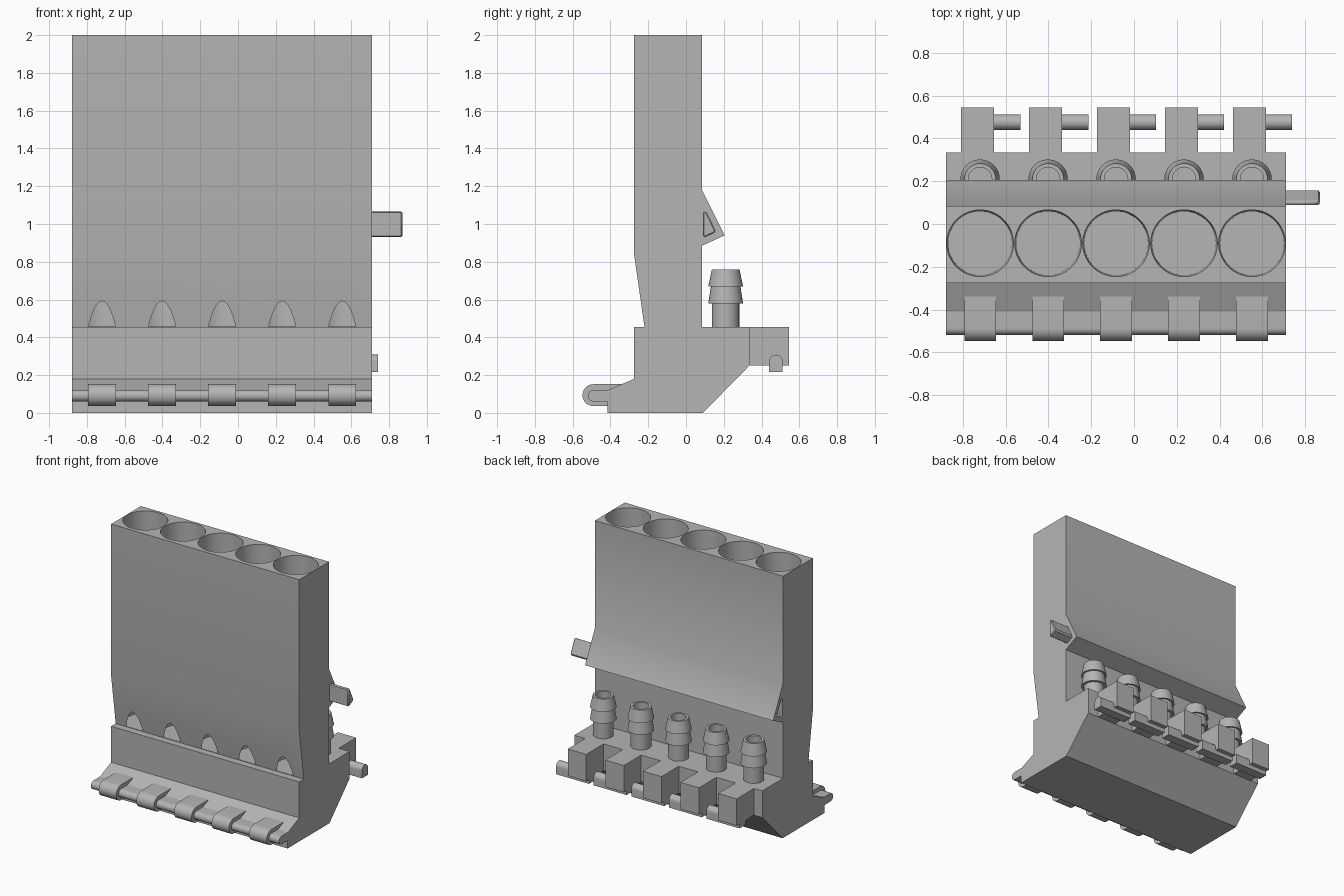
import bpy, bmesh
from math import sin, cos, pi, radians
from mathutils import Matrix

if "Cube" in bpy.data.objects:
    bpy.data.objects.remove(bpy.data.objects["Cube"], do_unlink=True)

GREY = (0.46, 0.46, 0.46, 1)
grey = bpy.data.materials.new("plain grey")
grey.use_nodes = True
grey.diffuse_color = GREY
grey.node_tree.nodes["Principled BSDF"].inputs["Base Color"].default_value = GREY

LEFT, RIGHT = 0.71, -0.88
BAYS = [-0.72 + 0.318 * i for i in range(5)]


def finish(bm, name):
    """Turn a bmesh into a grey object with smooth curves and sharp edges."""
    bmesh.ops.recalc_face_normals(bm, faces=bm.faces)
    mesh = bpy.data.meshes.new(name)
    bm.to_mesh(mesh)
    bm.free()
    mesh.materials.append(grey)
    obj = bpy.data.objects.new(name, mesh)
    bpy.context.collection.objects.link(obj)
    smooth(obj)
    return obj


def smooth(obj):
    bpy.ops.object.select_all(action='DESELECT')
    obj.select_set(True)
    bpy.context.view_layer.objects.active = obj
    bpy.ops.object.shade_smooth_by_angle(angle=radians(30))


def prism(bm, profile, x0, x1):
    """Extrude a (y, z) outline along x."""
    a = [bm.verts.new((x0, y, z)) for y, z in profile]
    b = [bm.verts.new((x1, y, z)) for y, z in profile]
    bm.faces.new(a)
    bm.faces.new(b[::-1])
    n = len(profile)
    for i in range(n):
        j = (i + 1) % n
        bm.faces.new((a[i], b[i], b[j], a[j]))


def arc(cy, cz, r, start, end, n=14):
    angles = [radians(start + (end - start) * i / n) for i in range(n + 1)]
    return [(cy + r * cos(t), cz + r * sin(t)) for t in angles]


def prism_object(name, profile, spans):
    bm = bmesh.new()
    for x0, x1 in spans:
        prism(bm, profile, x0, x1)
    return finish(bm, name)


def cone(bm, x, y, z0, z1, r0, r1, sides):
    bmesh.ops.create_cone(bm, cap_ends=True, segments=sides, radius1=r0, radius2=r1,
                          depth=z1 - z0, matrix=Matrix.Translation((x, y, (z0 + z1) / 2)))


# Main body with back ridge, ledges and sloping underside
body = prism_object("body", [
    (-0.275, 2), (0.085, 2), (0.085, 1.18), (0.205, 0.94), (0.085, 0.885),
    (0.085, 0.455), (0.335, 0.455), (0.335, 0.25), (0.09, 0), (-0.415, 0),
    (-0.415, 0.12), (-0.275, 0.18), (-0.275, 0.455), (-0.22, 0.455),
    (-0.275, 0.84)], [(RIGHT, LEFT)])

# Tapered bores, fitting holes and the side socket, cut from the body
key = [(0.09, 1.06), (0.1, 1.068), (0.11, 1.062), (0.156, 0.966),
       (0.15, 0.953), (0.1, 0.93), (0.09, 0.936)]
bm = bmesh.new()
for x in BAYS:
    cone(bm, x, -0.09, 0.458, 2.01, 0.149, 0.156, 64)
    cone(bm, x, 0.21, 0.3, 0.5, 0.055, 0.055, 32)
prism(bm, key, RIGHT - 0.02, RIGHT + 0.16)
cutter = finish(bm, "bore_cutter")
cutter.hide_render = True
cut = body.modifiers.new("bores", 'BOOLEAN')
cut.operation = 'DIFFERENCE'
cut.solver = 'EXACT'
cut.object = cutter
bpy.context.view_layer.objects.active = body
bpy.ops.object.modifier_apply(modifier=cut.name)
bpy.data.objects.remove(cutter, do_unlink=True)
smooth(body)

# Side key that fits the socket of a neighbour
pin = prism_object("side_key", key, [(LEFT - 0.02, LEFT + 0.16)])
bevel = pin.modifiers.new("soft_edges", 'BEVEL')
bevel.width = 0.006
bevel.limit_method = 'ANGLE'
bevel.angle_limit = radians(60)

# Front hinge rod and its knuckles
prism_object("hinge_rod", [(-0.4, 0.06), (-0.4, 0.122)] +
             arc(-0.488, 0.091, 0.031, 90, 270), [(RIGHT, LEFT)])
prism_object("hinge_knuckles", [(-0.4, 0.036), (-0.4, 0.1), (-0.335, 0.152)] +
             arc(-0.49, 0.094, 0.058, 90, 270), [(x - 0.074, x + 0.074) for x in BAYS])

# Back blocks with a latch bar under each
prism_object("back_blocks", [(0.32, 0.25), (0.545, 0.25), (0.545, 0.455), (0.32, 0.455)],
             [(x - 0.09, x + 0.066) for x in BAYS])
prism_object("latch_bars", [(0.44, 0.217), (0.512, 0.217)] +
             arc(0.476, 0.272, 0.036, 0, 180), [(x - 0.09, x + 0.188) for x in BAYS])

# Barbed hose fittings: a spun wall profile, closed into a ring
WALL = [(0.055, 0.44), (0.072, 0.44), (0.072, 0.58), (0.092, 0.58), (0.078, 0.67),
        (0.092, 0.67), (0.073, 0.76), (0.055, 0.76)]
SIDES = 32
bm = bmesh.new()
for x in BAYS:
    rings = []
    for s in range(SIDES):
        t = 2 * pi * s / SIDES
        rings.append([bm.verts.new((x + r * cos(t), 0.21 + r * sin(t), z)) for r, z in WALL])
    for s in range(SIDES):
        a, b = rings[s], rings[(s + 1) % SIDES]
        for i in range(len(WALL)):
            j = (i + 1) % len(WALL)
            bm.faces.new((a[i], b[i], b[j], a[j]))
finish(bm, "hose_fittings")
